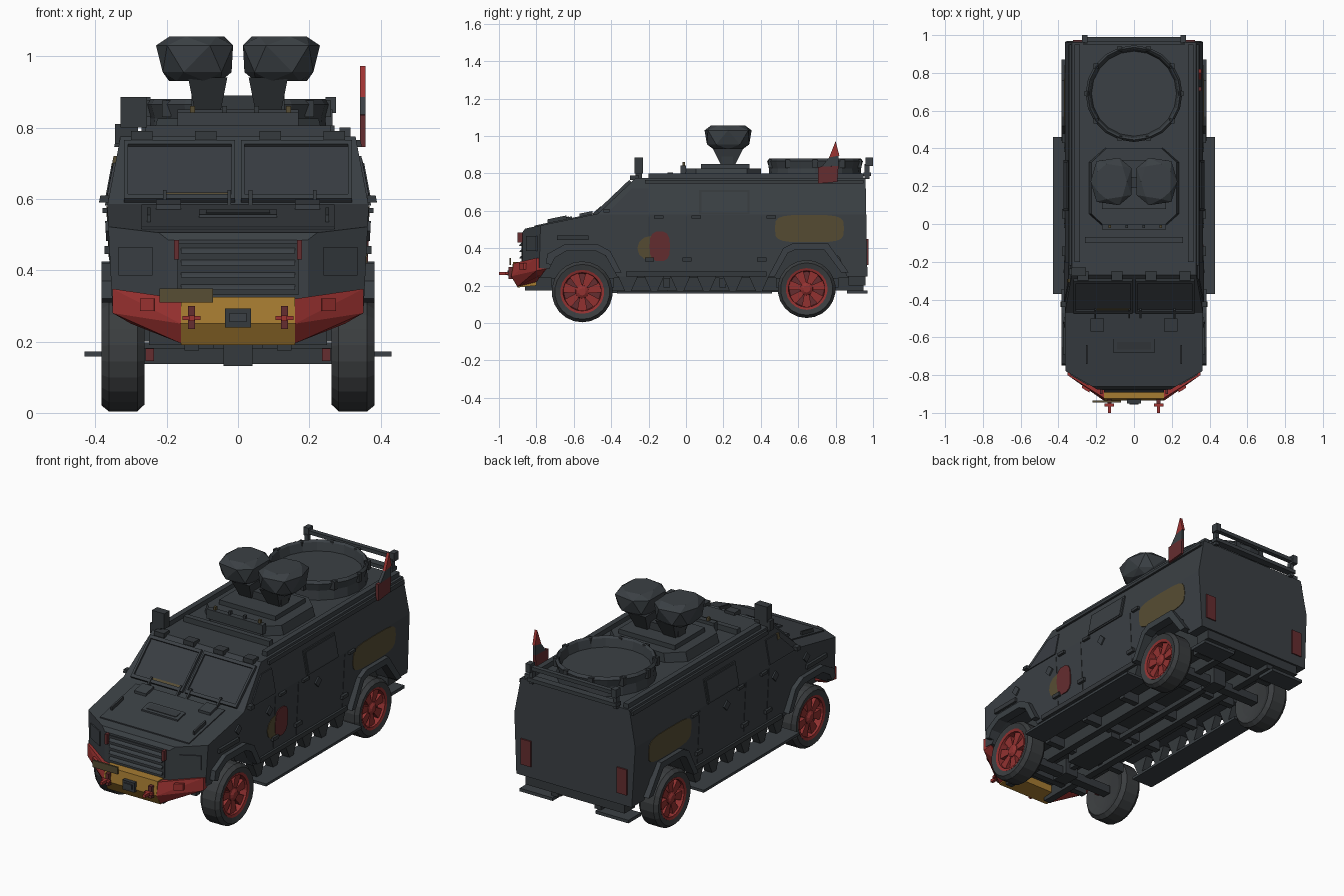
import bpy, bmesh, math
from mathutils import Matrix, Vector
cube = bpy.data.objects.get("Cube")
if cube:
    bpy.data.objects.remove(cube, do_unlink=True)

def material(name, r, g, b):
    m = bpy.data.materials.new(name)
    m.use_nodes = True
    m.diffuse_color = (r, g, b, 1)
    m.node_tree.nodes["Principled BSDF"].inputs["Base Color"].default_value = (r, g, b, 1)
    return m

BODY, GLASS = material("armour grey", .043, .051, .058), material("window grey", .040, .046, .054)
RUBBER, METAL = material("tyre grey", .043, .047, .050), material("chassis grey", .036, .042, .047)
RED, RIM = material("bumper red", .34, .033, .031), material("wheel red", .29, .031, .030)
DARKRED = material("dark red", .13, .026, .029)
YELLOW, OLIVE = material("bumper yellow", .38, .20, .031), material("faded ochre", .095, .074, .034)
SIDES = (("left", 1), ("right", -1))

def finish(name, bm, mat, matrix=Matrix()):
    bm.transform(matrix)
    bmesh.ops.recalc_face_normals(bm, faces=bm.faces[:])
    me = bpy.data.meshes.new(name)
    bm.to_mesh(me)
    bm.free()
    me.materials.append(mat)
    bpy.context.scene.collection.objects.link(bpy.data.objects.new(name, me))

def loft(bm, a, b):
    a, b = [bm.verts.new(p) for p in a], [bm.verts.new(p) for p in b]
    for ring in (a, b, *zip(a, a[1:] + a[:1], b[1:] + b[:1], b)):
        bm.faces.new(ring)

def solid(name, a, b, mat):
    bm = bmesh.new()
    loft(bm, a, b)
    finish(name, bm, mat)

def rect(x0, x1, y0, y1):
    return [(x0, y0), (x1, y0), (x1, y1), (x0, y1)]

def box(name, x, y, z, mat=BODY):
    solid(name, [(*p, z[0]) for p in rect(*x, *y)], [(*p, z[1]) for p in rect(*x, *y)], mat)

def pair(name, x, y, z, mat=BODY):
    for label, s in SIDES:
        box(f"{label}_{name}", (s * x[0], s * x[1]), y, z, mat)

def hull(name, pts, mat):
    bm = bmesh.new()
    bmesh.ops.convex_hull(bm, input=[bm.verts.new(p) for p in pts])
    bmesh.ops.delete(bm, geom=[v for v in bm.verts if not v.link_faces], context='VERTS')
    finish(name, bm, mat)

def lathe(name, profile, n, mat, matrix):
    bm = bmesh.new()
    vs = [bm.verts.new((r, 0, h)) for r, h in profile]
    es = [bm.edges.new(e) for e in zip(vs, vs[1:])]
    bmesh.ops.spin(bm, geom=vs + es, cent=(0, 0, 0), axis=(0, 0, 1), angle=math.tau, steps=n)
    bmesh.ops.remove_doubles(bm, verts=bm.verts[:], dist=1e-4)
    finish(name, bm, mat, matrix)

# Armoured hull: side profile sliced to the tapered cross-section and angled nose
PROFILE = [(-.875, .30), (-.875, .485), (-.86, .505), (-.47, .585), (-.27, .775), (.96, .775), (.97, .25), (.86, .25),
           (.82, .35), (.76, .40), (.55, .40), (.47, .25), (-.37, .25), (-.41, .34), (-.47, .39), (-.64, .39),
           (-.70, .35), (-.73, .29)]
KINK = .58

def side(z):
    return .350 + (z - .25) * .05 if z < KINK else .3665 - (z - KINK) * .19

bm = bmesh.new()
loft(bm, [(-.4, *p) for p in PROFILE], [(.4, *p) for p in PROFILE])
for _, s in SIDES:
    for co, no in (((.35, 0, .25), (1, 0, -.05)), ((.3665, 0, KINK), (1, 0, .19)), ((.36, -.78, .4), (.11, -.19, 0))):
        cut = bmesh.ops.bisect_plane(bm, geom=bm.verts[:] + bm.edges[:] + bm.faces[:], dist=1e-5, clear_outer=True,
                                     plane_co=(s * co[0], *co[1:]), plane_no=(s * no[0], *no[1:]))
        bmesh.ops.edgeloop_fill(bm, edges=[e for e in cut['geom_cut'] if isinstance(e, bmesh.types.BMEdge)])
finish("armoured_hull", bm, BODY)
box("inner_tub", (-.24, .24), (-.84, .9), (.24, .42), METAL)

def side_plate(name, pts, depth, mat, only=(1, -1)):
    for label, s in SIDES:
        if s in only:
            solid(f"{label}_{name}", *([(s * (side(z) + d), y, z) for y, z in pts] for d in (-.006, depth)), mat)

def oval(y, z, a, b, n=12, power=1, turn=0):
    waves = [(math.cos(t), math.sin(t)) for t in (math.tau * (i + turn) / n for i in range(n))]
    return [(y + a * math.copysign(abs(c) ** power, c), z + b * math.copysign(abs(s) ** power, s)) for c, s in waves]

# Side windows, doors, painted patches and fittings
side_plate("door_window", [(-.42, .59), (-.20, .59), (-.20, .72), (-.29, .72)], .006, GLASS)
side_plate("rear_window_frame", rect(.07, .34, .582, .71), .007, METAL)
side_plate("rear_window", rect(.082, .328, .592, .70), .01, BODY)
side_plate("ochre_patch", oval(.66, .505, .185, .073, 20, .5), .003, OLIVE)
side_plate("door_ochre_patch", oval(-.19, .40, .07, .065), .003, OLIVE, (1,))
side_plate("door_red_patch", oval(-.14, .41, .055, .08, 14, .7), .005, DARKRED, (1,))
side_plate("pillar_mark", rect(-.31, -.29, .69, .72), .009, OLIVE, (-1,))
for i, y in enumerate((-.52, -.25, .17)):
    side_plate(f"diamond_cap_{i}", oval(y, .51, .028, .028, 4), .008, BODY)
for i, y in enumerate((-.20, 0, .40)):
    side_plate(f"door_seam_{i}", rect(y, y + .006, .28, .57), .002, METAL)
    side_plate(f"hinge_{i}", rect(y - .02, y + .03, .33, .35), .015, METAL)
    side_plate(f"handle_{i}", rect(y + .03, y + .08, .56, .575), .014, METAL)
for name, ring, depth in (("lower_trim", rect(-.32, .43, .25, .275), .012), ("mirror", rect(-.44, -.41, .59, .61), .025),
                          ("fender_vent", rect(-.69, -.52, .445, .468), .014),
                          ("upper_trim", rect(-.22, .95, .745, .765), .012)):
    side_plate(name, ring, depth, METAL)
# Wheel-arch flares
for name, ring in (("front", [(-.38, .27), (-.43, .36), (-.48, .385), (-.64, .385), (-.70, .35), (-.72, .31),
                              (-.75, .32), (-.74, .37), (-.65, .42), (-.47, .42), (-.405, .385), (-.345, .27)]),
                   ("rear", [(.475, .25), (.545, .375), (.58, .39), (.74, .39), (.83, .27),
                             (.87, .27), (.76, .425), (.57, .425), (.52, .40), (.44, .25)])):
    for label, s in SIDES:
        solid(f"{name}_{label}_fender", *([(s * x, *p) for p in ring] for x in (.33, .383)), BODY)

# Windscreen panes, raised frames and wipers following the slope
def screen_plate(name, x, z, d, mat):
    near, far = ([(x, -.47 + (z - .585) * 1.053 - .69 * h, z + .725 * h) for x, z in rect(*x, *z)] for h in (-.006, d))
    solid(name, near, far, mat)

for label, s in SIDES:
    a, b = s * .018, s * .308
    screen_plate(label + "_windscreen", (a, b), (.60, .745), .006, GLASS)
    for i, (x, z) in enumerate((((a, b), (.59, .602)), ((a, b), (.742, .754)),
                                ((a - s * .01, a), (.59, .754)), ((b, b + s * .012), (.59, .754)))):
        screen_plate(f"{label}_screen_frame_{i}", x, z, .016, BODY)
    for x in (.03, .21):
        screen_plate(f"{label}_wiper_{x}", (s * x, s * x + .01), (.57, .61), .02, METAL)
screen_plate("screen_sticker", (-.20, -.02), (.602, .611), .009, OLIVE)

# Bonnet, headlights and grille
def bonnet_plate(name, x, y, h, mat=BODY):
    hull(name, [(a, b, .505 + (b + .86) * .205 + d) for a in x for b in y for d in (-.01, h)], mat)

bonnet_plate("bonnet_panel", (-.27, .27), (-.81, -.50), .006)
bonnet_plate("bonnet_hatch", (-.11, .11), (-.68, -.61), .014)
bonnet_plate("bonnet_hatch_inset", (-.09, .09), (-.665, -.625), .017, METAL)
for label, s in SIDES:
    bonnet_plate(label + "_bonnet_cap", (s * .16, s * .23), (-.57, -.50), .02)
    bonnet_plate(label + "_bonnet_grip", (s * .245, s * .255), (-.74, -.64), .025, METAL)
    hull(label + "_headlight", [(s * x, y + o, z) for x, y in ((.24, -.856), (.335, -.801)) for o in (0, .05)
                                for z in (.385, .465)], BODY)
pair("bonnet_catch", (.166, .18), (-.90, -.865), (.43, .485), DARKRED)
box("grille_panel", (-.17, .17), (-.88, -.865), (.33, .475), METAL)
for z in (.345, .379, .413, .447):
    hull(f"grille_slat_{z}", [(x, y, z + h) for x in (-.16, .16)
                              for y, h in ((-.87, 0), (-.87, .024), (-.892, 0), (-.888, .008))], BODY)
# Bumper, winch, tow hooks and number plate
hull("bumper_centre", [(x, y, z) for x in (-.16, .16) for y, z in
                       ((-.925, .325), (-.935, .25), (-.90, .19), (-.80, .325), (-.80, .20))], YELLOW)
box("winch", (-.036, .036), (-.95, -.92), (.24, .292), METAL)
box("winch_opening", (-.024, .024), (-.955, -.94), (.255, .28))
box("number_plate", (-.22, -.07), (-.945, -.935), (.31, .348), OLIVE)
for label, s in SIDES:
    hull(label + "_bumper_corner", [(s * x, y, z) for x, y, z in (
        (.16, -.92, .32), (.16, -.935, .25), (.16, -.90, .195), (.16, -.80, .315), (.16, -.80, .22),
        (.352, -.80, .348), (.35, -.745, .34), (.352, -.80, .28), (.348, -.745, .29), (.30, -.79, .25))], RED)
    hull(label + "_bumper_lamp", [(s * x, y, z) for x, y in ((.235, -.893), (.275, -.868), (.27, -.82), (.23, -.83))
                                  for z in (.285, .32)], RED)
pair("tow_hook", (.122, .138), (-1, -.92), (.257, .273), RED)
pair("tow_crossbar", (.105, .155), (-.965, -.95), (.26, .272), RED)
pair("tow_shackle", (.12, .14), (-.95, -.925), (.235, .30), DARKRED)
# Roof rails, front lamps and equipment
pair("roof_rail", (.285, .315), (-.20, .95), (.77, .80))
for x in (-.27, -.09, .09, .27):
    box(f"roof_lamp_{x}", (x - .03, x + .03), (-.30, -.25), (.765, .79), METAL)
    box(f"roof_marker_{x}", (x * .5, x * .5 + .014), (-.02, -.005), (.80, .86), OLIVE if abs(x) > .1 else METAL)
box("roof_crossbar", (-.26, .26), (-.10, -.07), (.77, .805))
box("roof_visor", (-.17, .17), (-.03, 0), (.79, .842))
box("roof_spotlight", (-.33, -.255), (-.275, -.23), (.80, .885), METAL)
box("spotlight_base", (-.345, -.28), (-.27, -.235), (.755, .81), METAL)
# Turret platform and twin faceted pods
plan = oval(0, .19, .25, .22, 8, .5, .5)
solid("turret_platform", [(x, y, .77) for x, y in plan], [(x * .94, y, .825) for x, y in plan], BODY)
box("turret_plinth", (-.17, .17), (.08, .34), (.82, .85))
box("turret_yoke", (-.13, .13), (.19, .25), (.84, .89), METAL)
for label, s in SIDES:
    rings = ((.93, .075, .08, 0), (.955, .10, .115, .5), (1.03, .112, .128, 0), (1.055, .08, .095, .5))
    hull(label + "_turret_pod", [(s * (.118 + x), y, z) for z, a, b, turn in rings
                                 for x, y in oval(0, .225, a, b, 7, .7, turn)], BODY)
    hull(label + "_pod_stalk", [(s * x, y, z) for z, x0, x1, y0, y1 in ((.84, .05, .12, .19, .26), (.94, .03, .14, .14, .31))
                                for x in (x0, x1) for y in (y0, y1)], METAL)
# Round rear hatch
lathe("round_hatch", [(0, .825), (.225, .825), (.235, .87), (.245, .88), (.256, .865), (.245, .825), (.25, .77)],
      20, BODY, Matrix.Translation((0, .69, 0)))
for i, (x, y) in enumerate(oval(0, .69, .248, .248, 10)):
    box(f"hatch_clamp_{i}", (x - .013, x + .013), (y - .013, y + .013), (.83, .875), METAL)
# Rear rack, flag, tail lights and step
box("rear_rack_bar", (-.27, .27), (.965, .99), (.85, .87))
box("rear_lower_bar", (-.27, .27), (.95, .99), (.785, .805))
pair("rack_end", (.245, .275), (.96, 1), (.84, .885))
pair("rack_post", (.245, .265), (.955, .98), (.77, .85))
for name, ring, mat in (("base", [(.705, .745), (.81, .755), (.815, .84), (.705, .835)], DARKRED),
                        ("middle", [(.725, .836), (.815, .84), (.815, .895), (.765, .885)], BODY),
                        ("tip", [(.765, .885), (.82, .895), (.80, .972)], RED)):
    solid("flag_" + name, *([(x, *p) for p in ring] for x in (.342, .358)), mat)
pair("tail_light", (.26, .322), (.955, .975), (.31, .45), DARKRED)
box("rear_bumper", (-.30, .30), (.87, .96), (.20, .25), METAL)
pair("rear_step", (.13, .33), (.86, .97), (.158, .175))
# Chassis and running boards with tapered hangers
pair("frame_rail", (.11, .15), (-.86, .95), (.175, .25), METAL)
for i in range(6):
    box(f"cross_member_{i}", (-.25, .25), (i * .3 - .72, i * .3 - .685), (.19, .24), METAL)
    for label, s in SIDES:
        hull(f"{label}_board_hanger_{i}", [(s * x, i * .14 - .31 + y, z) for x in (.30, .345)
                                           for y, z in ((-.055, .255), (.055, .255), (-.015, .165), (.015, .165))], METAL)
box("gearbox", (-.07, .07), (-.45, -.1), (.16, .25), METAL)
box("drive_shaft", (-.015, .015), (-.5, .65), (.165, .19), METAL)
pair("running_board", (.30, .43), (-.37, .46), (.158, .172))
pair("brake", (.235, .26), (-.60, -.575), (.145, .18), DARKRED)
# Wheels and axles
for end, y, z, R in (("front", -.555, .167, .163), ("rear", .645, .182, .155)):
    box(end + "_axle", (-.28, .28), (y - .025, y + .025), (z - .03, z + .015), METAL)
    box(end + "_differential", (-.04, .04), (y - .05, y + .05), (z - .035, z + .055), METAL)
    for label, s in SIDES:
        place = Matrix.Translation((s * .322, y, z)) @ Matrix.Rotation(s * math.pi / 2, 4, 'Y')
        for part, n, mat, profile in (
                ("tyre", 22, RUBBER, ((0, -.03), (.62, -.045), (.88, -.06), (1, -.04), (1, .04), (.9, .06), (.72, .053),
                                      (.68, .02))),
                ("rim_dish", 22, DARKRED, ((.72, .012), (0, .012))),
                ("rim_ring", 22, RIM, ((.70, .01), (.72, .054), (.63, .05), (.60, .01))),
                ("hub", 10, RIM, ((.24, .01), (.22, .042), (.12, .052), (0, .052)))):
            lathe(f"{end}_{label}_{part}", [(r * R, h) for r, h in profile], n, mat, place)
        bm = bmesh.new()
        for i in range(7):
            turn = Matrix.Rotation(math.tau * i / 7, 3, 'Z')
            ring = [(.15 * R, -.08 * R), (.64 * R, -.17 * R), (.64 * R, .17 * R), (.15 * R, .08 * R)]
            loft(bm, *([turn @ Vector((*p, h)) for p in ring] for h in (.012, .038)))
        finish(f"{end}_{label}_spokes", bm, RIM, place)
